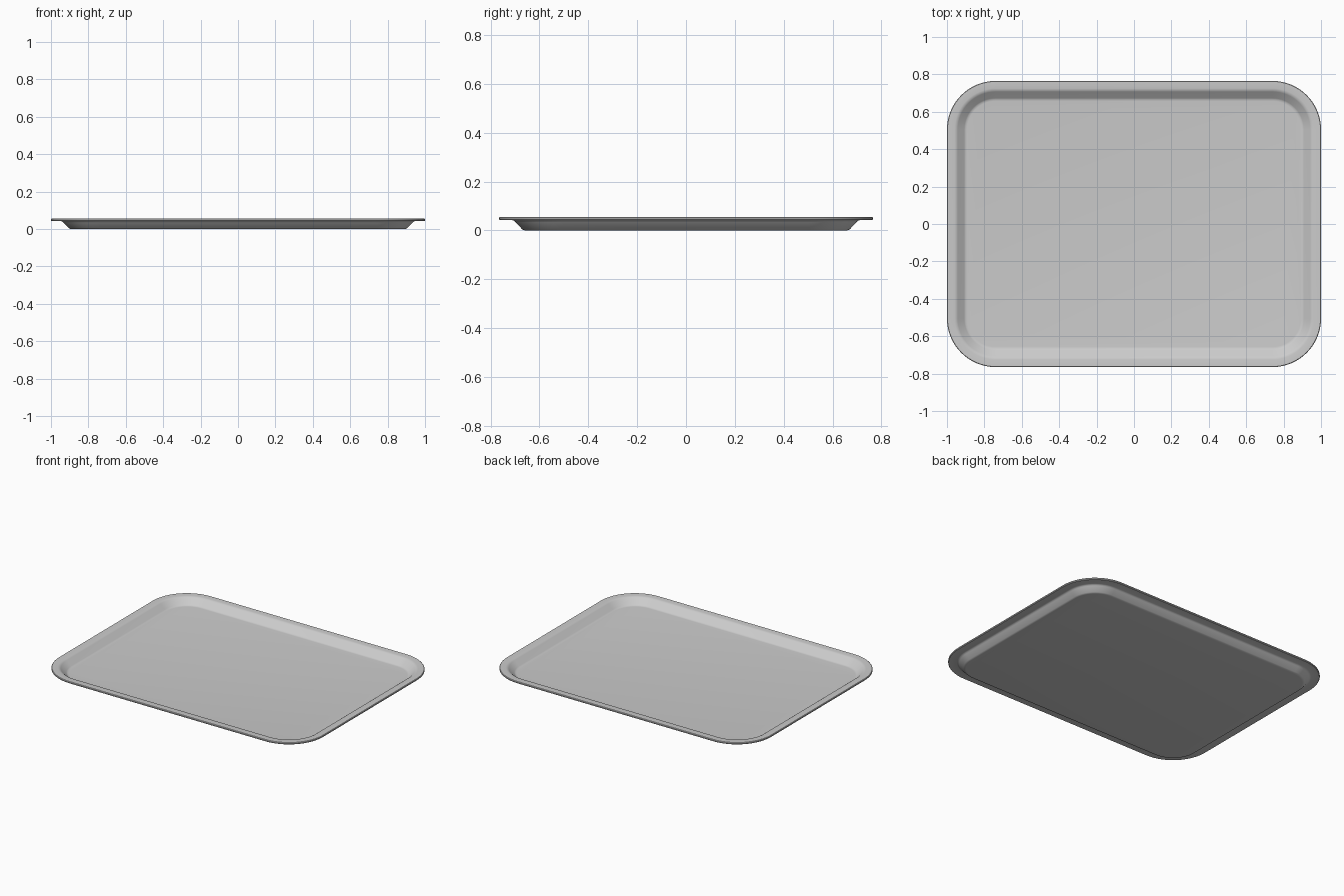
import bpy, bmesh, math

if "Cube" in bpy.data.objects:
    bpy.data.objects.remove(bpy.data.objects["Cube"])

HALF_X, HALF_Y, RADIUS, STEPS = 1.0, 0.765, 0.26, 16

# Cross-section from underside, around the rim, to the inner floor: (inset, height)
PROFILE = [(0.110, 0.0), (0.102, 0.001), (0.094, 0.005), (0.067, 0.034),
           (0.062, 0.039), (0.054, 0.042), (0.003, 0.042), (0.0, 0.045),
           (0.0, 0.052), (0.003, 0.055), (0.040, 0.055), (0.050, 0.053),
           (0.058, 0.048), (0.092, 0.017), (0.099, 0.013), (0.108, 0.012)]


def rounded_loop(bm, inset, z):
    """Rounded rectangle ring, with corners concentric to the outer rim."""
    cx, cy, r = HALF_X - RADIUS, HALF_Y - RADIUS, RADIUS - inset
    verts = []
    for q, (sx, sy) in enumerate([(1, 1), (-1, 1), (-1, -1), (1, -1)]):
        for i in range(STEPS + 1):
            a = math.pi / 2 * (q + i / STEPS)
            verts.append(bm.verts.new((sx * cx + r * math.cos(a),
                                       sy * cy + r * math.sin(a), z)))
    return verts


# Tray shell
bm = bmesh.new()
rings = [rounded_loop(bm, d, z) for d, z in PROFILE]
for a, b in zip(rings, rings[1:]):
    for i in range(len(a)):
        j = (i + 1) % len(a)
        bm.faces.new((a[i], a[j], b[j], b[i]))

# Flat underside and floor
bm.faces.new(rings[0][::-1])
bm.faces.new(rings[-1])
bmesh.ops.recalc_face_normals(bm, faces=bm.faces[:])

mesh = bpy.data.meshes.new("tray")
bm.to_mesh(mesh)
bm.free()
tray = bpy.data.objects.new("tray", mesh)
bpy.context.collection.objects.link(tray)
bpy.context.view_layer.objects.active = tray
tray.select_set(True)
bpy.ops.object.shade_smooth_by_angle(angle=math.radians(40))
